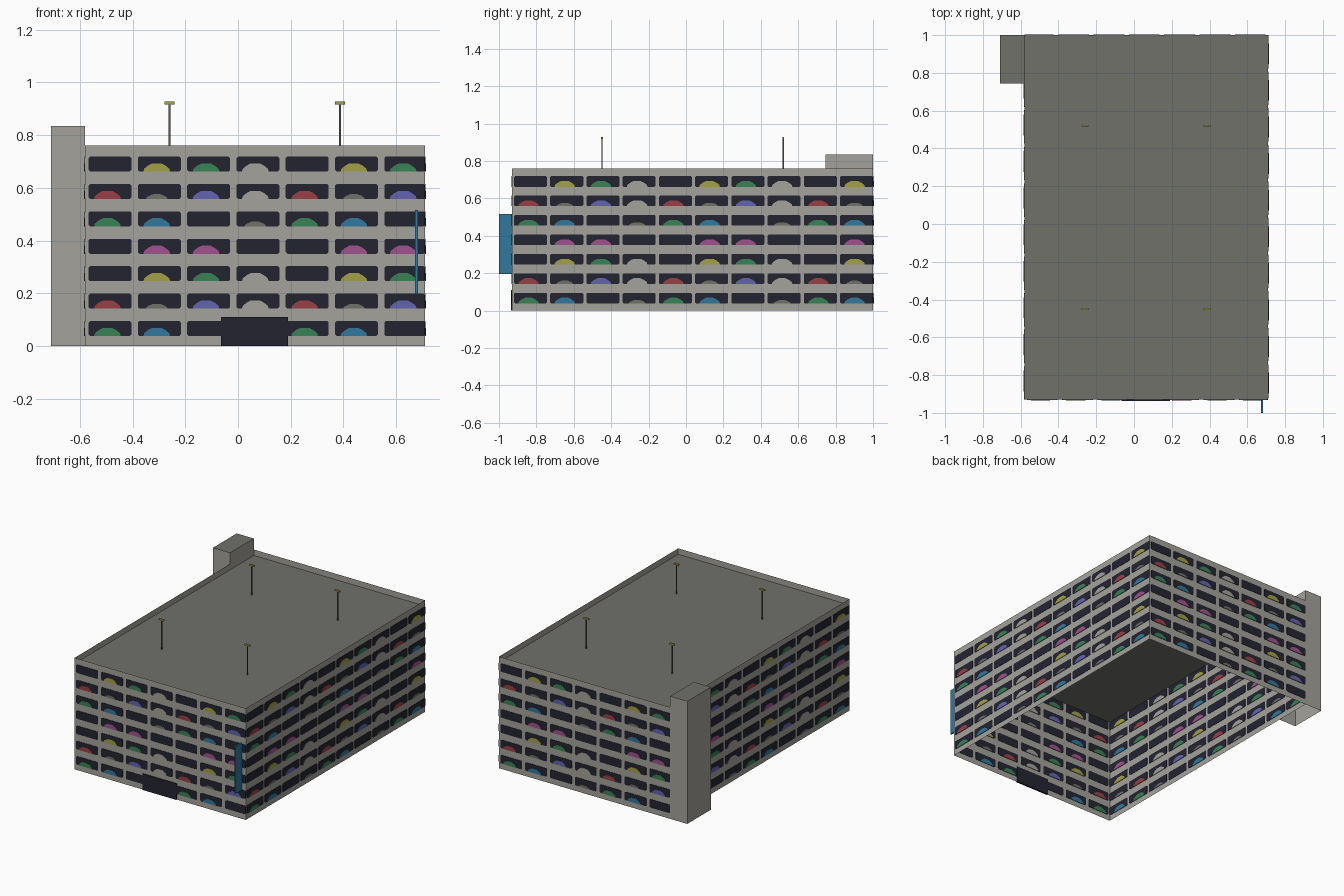
import bpy
import bmesh
from mathutils import Vector

cube = bpy.data.objects.get("Cube")
if cube:
    bpy.data.objects.remove(cube, do_unlink=True)


def linear(c):
    c = c / 255
    return c / 12.92 if c <= 0.04045 else ((c + 0.055) / 1.055) ** 2.4


def material(name, *rgb):
    mat = bpy.data.materials.new(name)
    colour = [linear(c) for c in rgb] + [1]
    mat.diffuse_color = colour
    mat.use_nodes = True
    bsdf = mat.node_tree.nodes["Principled BSDF"]
    bsdf.inputs["Base Color"].default_value = colour
    bsdf.inputs["Roughness"].default_value = 0.9
    return mat


MATS = {
    "wall": material("concrete", 164, 162, 155),
    "dark": material("dark opening", 35, 36, 49),
    "grey": material("roof grey", 112, 113, 106),
    "red": material("red", 154, 64, 70),
    "green": material("green", 57, 130, 86),
    "yellow": material("yellow", 164, 160, 70),
    "blue": material("violet blue", 100, 100, 176),
    "cyan": material("sign blue", 50, 121, 158),
    "pink": material("pink", 160, 82, 142),
    "pole": material("pole grey", 88, 88, 84),
}
SLOT = {name: i for i, name in enumerate(MATS)}


def finish(name, bm):
    mesh = bpy.data.meshes.new(name)
    bm.to_mesh(mesh)
    bm.free()
    for mat in MATS.values():
        mesh.materials.append(mat)
    obj = bpy.data.objects.new(name, mesh)
    bpy.context.collection.objects.link(obj)
    return obj


def box(name, low, high, colour, top=None, open_bottom=False):
    bm = bmesh.new()
    bmesh.ops.create_cube(bm, size=1)
    for v in bm.verts:
        v.co = [h if c > 0 else l for c, l, h in zip(v.co, low, high)]
    bm.normal_update()
    for f in bm.faces:
        f.material_index = SLOT[top if top and f.normal.z > 0.5 else colour]
    if open_bottom:
        under = [f for f in bm.faces if f.normal.z < -0.5]
        bmesh.ops.delete(bm, geom=under, context="FACES_ONLY")
    return finish(name, bm)


# Main dimensions
X0, X1, Y0, Y1 = -0.58, 0.71, -0.93, 1.0
HEIGHT, DECK = 0.76, 0.72
ROW_PITCH, SILL, OPENING = 0.104, 0.038, 0.057

# Parked cars repeat every four bays and four storeys, from the ground up
CARS = [
    ["green", "cyan", None, "grey"],
    ["red", "grey", "blue", "wall"],
    [None, "yellow", "green", "wall"],
    [None, "pink", "pink", None],
]
HUMP = [(-0.5, 0), (0.5, 0), (0.47, 0.35), (0.33, 0.72), (0.17, 1),
        (-0.17, 1), (-0.33, 0.72), (-0.47, 0.35)]


def wall(name, start, along, length, bays, first, pitch, width):
    """Sheet wall with thin window and car plates showing on both sides."""
    start, along = Vector(start), Vector(along)
    out = along.cross(Vector((0, 0, 1)))
    bm = bmesh.new()

    def point(u, z, depth=0):
        u = min(max(u, 0), length)
        return bm.verts.new(start + along * u + out * depth + Vector((0, 0, z)))

    def plate(outline, depth, colour):
        front = [point(u, z, depth) for u, z in outline]
        back = [point(u, z, -depth) for u, z in outline]
        faces = [bm.faces.new(front), bm.faces.new(back[::-1])]
        n = len(outline)
        for i in range(n):
            j = (i + 1) % n
            faces.append(bm.faces.new((front[i], back[i], back[j], front[j])))
        for f in faces:
            f.material_index = SLOT[colour]

    bm.faces.new([point(0, 0), point(length, 0),
                  point(length, HEIGHT), point(0, HEIGHT)])
    cut = 0.006
    for row in range(7):
        z0 = SILL + row * ROW_PITCH
        z1 = z0 + OPENING
        for bay in range(bays):
            u0 = first + bay * pitch
            u1 = min(u0 + width, length)
            plate([(u0 + cut, z0), (u1 - cut, z0), (u1, z0 + cut), (u1, z1 - cut),
                   (u1 - cut, z1), (u0 + cut, z1), (u0, z1 - cut), (u0, z0 + cut)],
                  0.002, "dark")
            car = CARS[row % 4][bay % 4]
            if car:
                middle = u0 + width * 0.44
                tall = 0.018 if car == "grey" else 0.031
                wide = width * (0.5 if car == "grey" else 0.62)
                plate([(middle + x * wide, z0 + y * tall) for x, y in HUMP],
                      0.004, car)
    return finish(name, bm)


# Four outer walls
short = dict(length=X1 - X0, bays=7, first=0.013, pitch=0.187, width=0.163)
long = dict(length=Y1 - Y0, bays=10, first=0.01, pitch=0.1937, width=0.177)
wall("front_wall", (X0, Y0, 0), (1, 0, 0), **short)
wall("back_wall", (X1, Y1, 0), (-1, 0, 0), **short)
wall("left_wall", (X1, Y0, 0), (0, 1, 0), **long)
wall("right_wall", (X0, Y1, 0), (0, -1, 0), **long)

# Roof deck, set below the parapet
bm = bmesh.new()
deck = bm.faces.new([bm.verts.new((x, y, DECK)) for x, y in
                     ((X0, Y0), (X1, Y0), (X1, Y1), (X0, Y1))])
deck.material_index = SLOT["grey"]
finish("roof_deck", bm)

# Stair tower, entrance and hanging sign
box("stair_tower", (-0.71, 0.745, 0), (X0 - 0.001, Y1, 0.835), "wall",
    top="grey", open_bottom=True)
box("entrance", (-0.065, Y0 - 0.006, 0), (0.19, Y0 + 0.006, 0.11), "dark")
box("sign", (0.672, -1, 0.197), (0.682, Y0, 0.517), "cyan")

# Roof lamps
for x in (-0.26, 0.387):
    for y in (-0.45, 0.52):
        box("lamp_pole", (x - 0.003, y - 0.003, DECK), (x + 0.003, y + 0.003, 0.918), "pole")
        box("lamp_head", (x - 0.019, y - 0.005, 0.917), (x + 0.019, y + 0.005, 0.927), "yellow")
